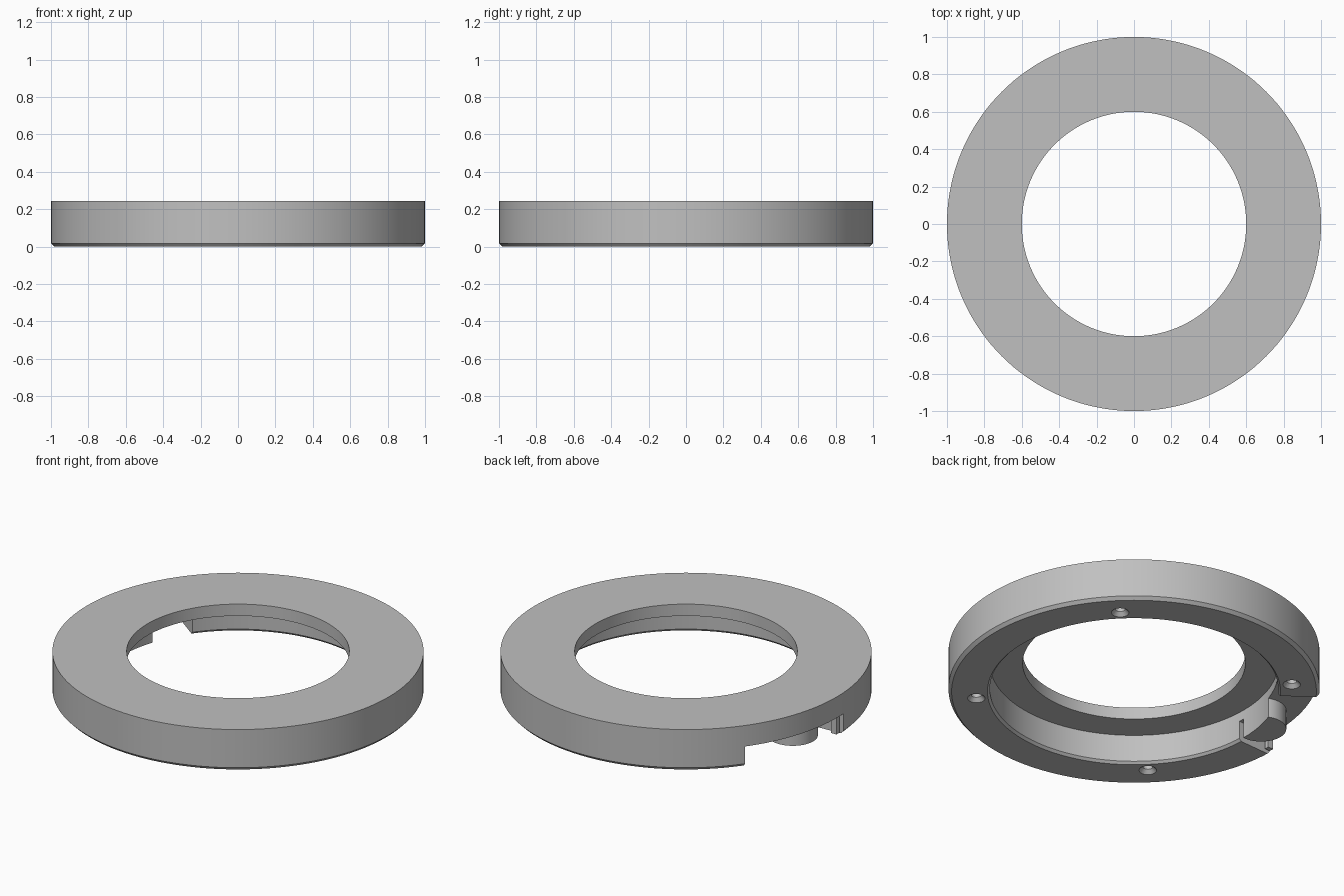
import bpy, bmesh
from math import cos, sin, pi, radians
from mathutils import Matrix

cube = bpy.data.objects.get("Cube")
if cube:
    bpy.data.objects.remove(cube, do_unlink=True)

grey = bpy.data.materials.new("plain_grey")
grey.use_nodes = True
grey.diffuse_color = (0.53, 0.53, 0.53, 1)
grey.node_tree.nodes["Principled BSDF"].inputs["Base Color"].default_value = grey.diffuse_color


def polar(r, degrees, z=0):
    a = radians(degrees)
    return (r * cos(a), r * sin(a), z)


def make(name, bm):
    bmesh.ops.recalc_face_normals(bm, faces=bm.faces)
    mesh = bpy.data.meshes.new(name)
    bm.to_mesh(mesh)
    bm.free()
    mesh.materials.append(grey)
    ob = bpy.data.objects.new(name, mesh)
    bpy.context.collection.objects.link(ob)
    return ob


def lathe(name, profile, steps=144):
    """Revolve a closed (radius, height) profile around z."""
    bm = bmesh.new()
    rings = [[bm.verts.new(polar(r, 360 * i / steps, z)) for r, z in profile]
             for i in range(steps)]
    n = len(profile)
    for i in range(steps):
        a, b = rings[i], rings[(i + 1) % steps]
        for j in range(n):
            k = (j + 1) % n
            bm.faces.new((a[j], b[j], b[k], a[k]))
    return make(name, bm)


def cone(name, r1, r2, z1, z2, at=(0, 0, 0), steps=48):
    bm = bmesh.new()
    place = Matrix.Translation((at[0], at[1], (z1 + z2) / 2))
    bmesh.ops.create_cone(bm, cap_ends=True, segments=steps, radius1=r1,
                          radius2=r2, depth=z2 - z1, matrix=place)
    return make(name, bm)


def sector(name, r1, r2, a1, a2, z1, z2, steps=12):
    """Solid arc segment between two radii and two angles."""
    bm = bmesh.new()
    angles = [a1 + (a2 - a1) * i / steps for i in range(steps + 1)]
    outline = [polar(r2, a, z1) for a in angles] + [polar(r1, a, z1) for a in reversed(angles)]
    face = bm.faces.new([bm.verts.new(p) for p in outline])
    top = bmesh.ops.extrude_face_region(bm, geom=[face])["geom"]
    bmesh.ops.translate(bm, vec=(0, 0, z2 - z1),
                        verts=[v for v in top if isinstance(v, bmesh.types.BMVert)])
    return make(name, bm)


def cut(ob, cutter):
    bpy.context.view_layer.objects.active = ob
    mod = ob.modifiers.new("cut", "BOOLEAN")
    mod.operation, mod.solver, mod.object = "DIFFERENCE", "EXACT", cutter
    bpy.ops.object.modifier_apply(modifier=mod.name)
    bpy.data.objects.remove(cutter, do_unlink=True)


# Stepped ring: wide bore below, narrower opening through the top plate
ring = lathe("ring_body", [(0.60, 0.245), (1.0, 0.245), (1.0, 0.018), (0.983, 0),
                           (0.79, 0), (0.777, 0.014), (0.777, 0.175), (0.60, 0.175)])

# Side notch open to the underside
cut(ring, sector("notch_cutter", 0.70, 1.1, 143.5, 183, -0.1, 0.12))

# Four countersunk screw holes in the underside
for angle in (45, 135, 225, 315):
    spot = polar(0.853, angle)
    cut(ring, cone("hole_cutter", 0.027, 0.027, -0.05, 0.11, spot, 24))
    cut(ring, cone("countersink_cutter", 0.055, 0.025, -0.008, 0.024, spot, 24))

# Round boss inside the notch, trimmed by the bore
boss = cone("notch_boss", 0.135, 0.135, 0.004, 0.122, polar(0.80, 171), 64)
cut(boss, cone("bore_cutter", 0.777, 0.777, -0.1, 0.3, steps=144))

# Small rib by the far wall of the notch
rib = sector("notch_rib", 0.95, 0.985, 180.4, 182, 0.01, 0.122, 2)

bpy.ops.object.select_all(action="DESELECT")
for ob in (ring, boss, rib):
    ob.select_set(True)
bpy.context.view_layer.objects.active = ring
bpy.ops.object.shade_smooth_by_angle(angle=radians(25))
